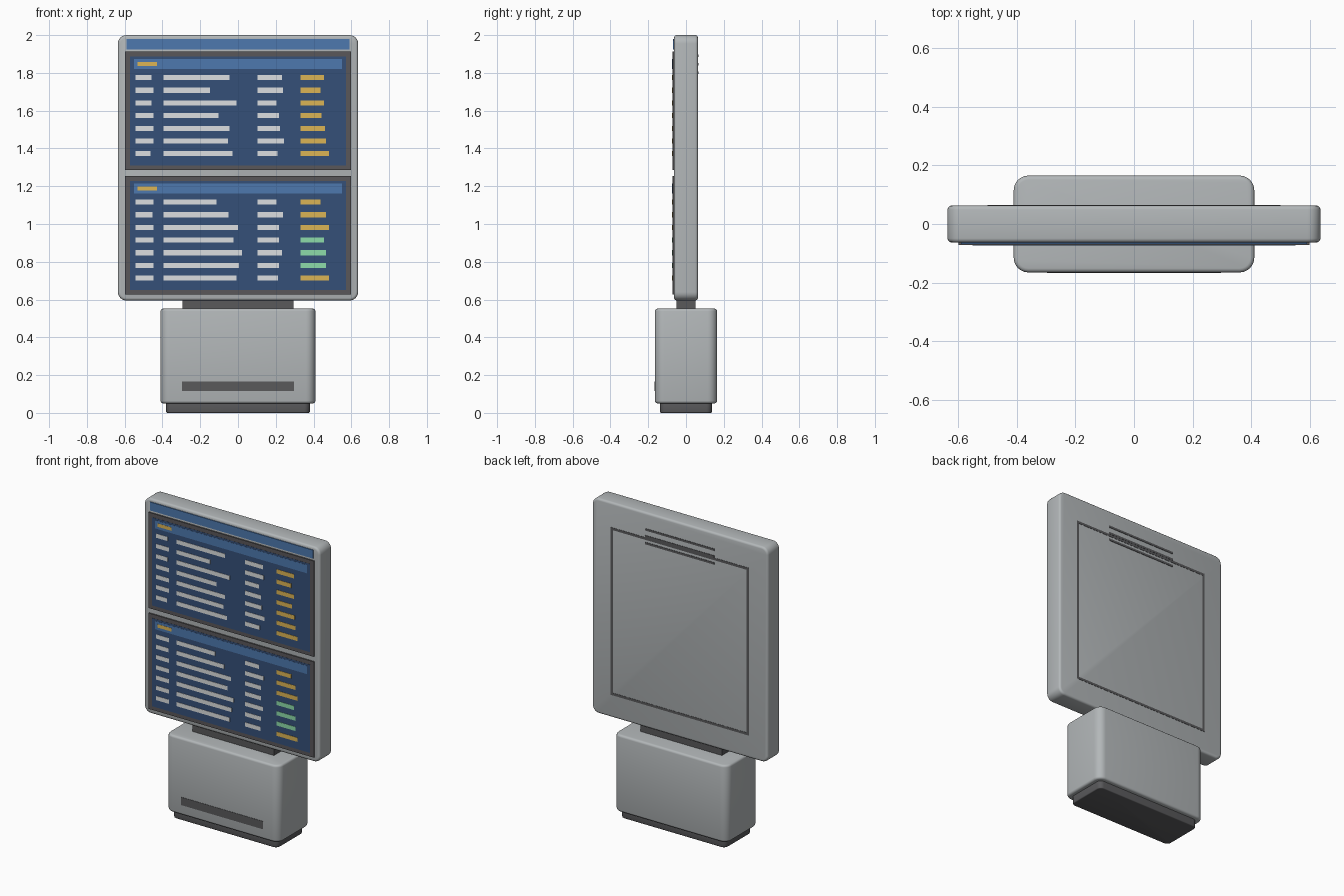
import bpy, bmesh
from mathutils import Vector

if "Cube" in bpy.data.objects:
    bpy.data.objects.remove(bpy.data.objects["Cube"])


def material(name, r, g, b):
    m = bpy.data.materials.new(name)
    m.diffuse_color = (r, g, b, 1)
    m.use_nodes = True
    m.node_tree.nodes["Principled BSDF"].inputs["Base Color"].default_value = m.diffuse_color
    return m


GREY = material("body grey", 0.45, 0.475, 0.485)
DARK = material("dark trim", 0.10, 0.10, 0.105)
FRAME = material("bezel charcoal", 0.10, 0.095, 0.10)
NAVY = material("screen navy", 0.036, 0.08, 0.19)
BLUE = material("header blue", 0.075, 0.19, 0.43)
WHITE = material("row white", 0.72, 0.74, 0.75)
AMBER = material("row amber", 0.72, 0.46, 0.09)
GREEN = material("row green", 0.27, 0.72, 0.40)


def finish(bm, name, mat, smooth=False):
    bmesh.ops.recalc_face_normals(bm, faces=bm.faces)
    me = bpy.data.meshes.new(name)
    bm.to_mesh(me)
    bm.free()
    me.materials.append(mat)
    ob = bpy.data.objects.new(name, me)
    bpy.context.collection.objects.link(ob)
    if smooth:
        bpy.context.view_layer.objects.active = ob
        ob.select_set(True)
        bpy.ops.object.shade_smooth_by_angle(angle=0.6)
        ob.select_set(False)
    return ob


def add_box(bm, x0, x1, y0, y1, z0, z1):
    vs = bmesh.ops.create_cube(bm, size=1)["verts"]
    for v in vs:
        v.co = Vector(((x0 + x1) / 2 + v.co.x * (x1 - x0),
                       (y0 + y1) / 2 + v.co.y * (y1 - y0),
                       (z0 + z1) / 2 + v.co.z * (z1 - z0)))


def boxes(name, mat, *items):
    bm = bmesh.new()
    for b in items:
        add_box(bm, *b)
    return finish(bm, name, mat)


def rounded_box(name, mat, dims, axis, radius, edge):
    """Box with big rounding on edges along axis and a small one around both caps."""
    bm = bmesh.new()
    add_box(bm, *dims)
    along = [e for e in bm.edges
             if abs((e.verts[0].co - e.verts[1].co).normalized()[axis]) > 0.9]
    bmesh.ops.bevel(bm, geom=along, offset=radius, segments=6, profile=0.5, affect='EDGES')
    bm.normal_update()
    rim = [e for e in bm.edges
           if sum(abs(f.normal[axis]) > 0.9 for f in e.link_faces) == 1]
    bmesh.ops.bevel(bm, geom=rim, offset=edge, segments=3, profile=0.5, affect='EDGES')
    return finish(bm, name, mat, True)


# Stand: plinth, pedestal, neck
rounded_box("plinth", DARK, (-0.38, 0.38, -0.137, 0.137, 0, 0.06), 2, 0.03, 0.006)
rounded_box("pedestal", GREY, (-0.41, 0.41, -0.165, 0.165, 0.05, 0.552), 2, 0.05, 0.014)
boxes("neck", DARK, (-0.295, 0.295, -0.05, 0.05, 0.54, 0.61))
boxes("pedestal_slot", DARK, (-0.297, 0.297, -0.167, -0.16, 0.115, 0.167))

# Display housing with top strip
rounded_box("housing", GREY, (-0.636, 0.636, -0.063, 0.063, 0.595, 2.0), 1, 0.045, 0.014)
boxes("top_strip", BLUE, (-0.59, 0.59, -0.068, -0.061, 1.925, 1.98))

# Back: service door seam and vent slots
Y0, Y1 = 0.06, 0.0645
boxes("door_seam", DARK,
      (-0.5, 0.5, Y0, Y1, 1.822, 1.838), (-0.5, 0.5, Y0, Y1, 0.742, 0.758),
      (-0.5, -0.484, Y0, Y1, 0.758, 1.822), (0.484, 0.5, Y0, Y1, 0.758, 1.822))
boxes("vents", DARK, *[(-0.25, 0.25, Y0, 0.0655, z - 0.007, z + 0.007)
                       for z in (1.89, 1.845, 1.80)])

# Row bar widths (hundredths of a unit) for the four columns
UPPER = [(8.5, 35, 13, 12.5), (9.5, 24.5, 13.5, 10.5), (8.5, 38.5, 10, 12.5), (9.5, 29, 11.5, 11),
         (9.5, 35, 12, 13), (9.5, 34, 14, 13.5), (8, 36.5, 10.5, 15)]
LOWER = [(9.5, 28, 10, 10.5), (9, 34.5, 13.5, 13.5), (9.5, 39.5, 11.5, 15), (9.5, 37, 11.5, 12.5),
         (9.5, 41.5, 13, 13.5), (9.5, 40, 11.5, 13.5), (9.5, 38.5, 11, 15)]
COLUMNS = (-0.542, -0.394, 0.103, 0.331)


def screen(name, top, rows, green_rows):
    boxes(name + "_bezel", FRAME, (-0.598, 0.598, -0.071, -0.061, top - 0.626, top))
    boxes(name + "_glass", NAVY, (-0.572, 0.572, -0.072, -0.07, top - 0.602, top - 0.026))
    boxes(name + "_header", BLUE, (-0.551, 0.551, -0.073, -0.071, top - 0.092, top - 0.038))
    bars = {"white": [], "amber": [(-0.532, -0.43, -0.074, -0.072, top - 0.076, top - 0.054)],
            "green": []}
    for i, row in enumerate(rows):
        z = top - 0.137 - i * 0.0671
        for c, w in enumerate(row):
            key = "white" if c < 3 else "green" if i in green_rows else "amber"
            x = COLUMNS[c]
            bars[key].append((x, x + w / 100, -0.074, -0.071, z - 0.0135, z + 0.0135))
    for key, mat in (("white", WHITE), ("amber", AMBER), ("green", GREEN)):
        if bars[key]:
            boxes(f"{name}_{key}_bars", mat, *bars[key])


screen("upper_screen", 1.912, UPPER, ())
screen("lower_screen", 1.253, LOWER, (3, 4, 5))
